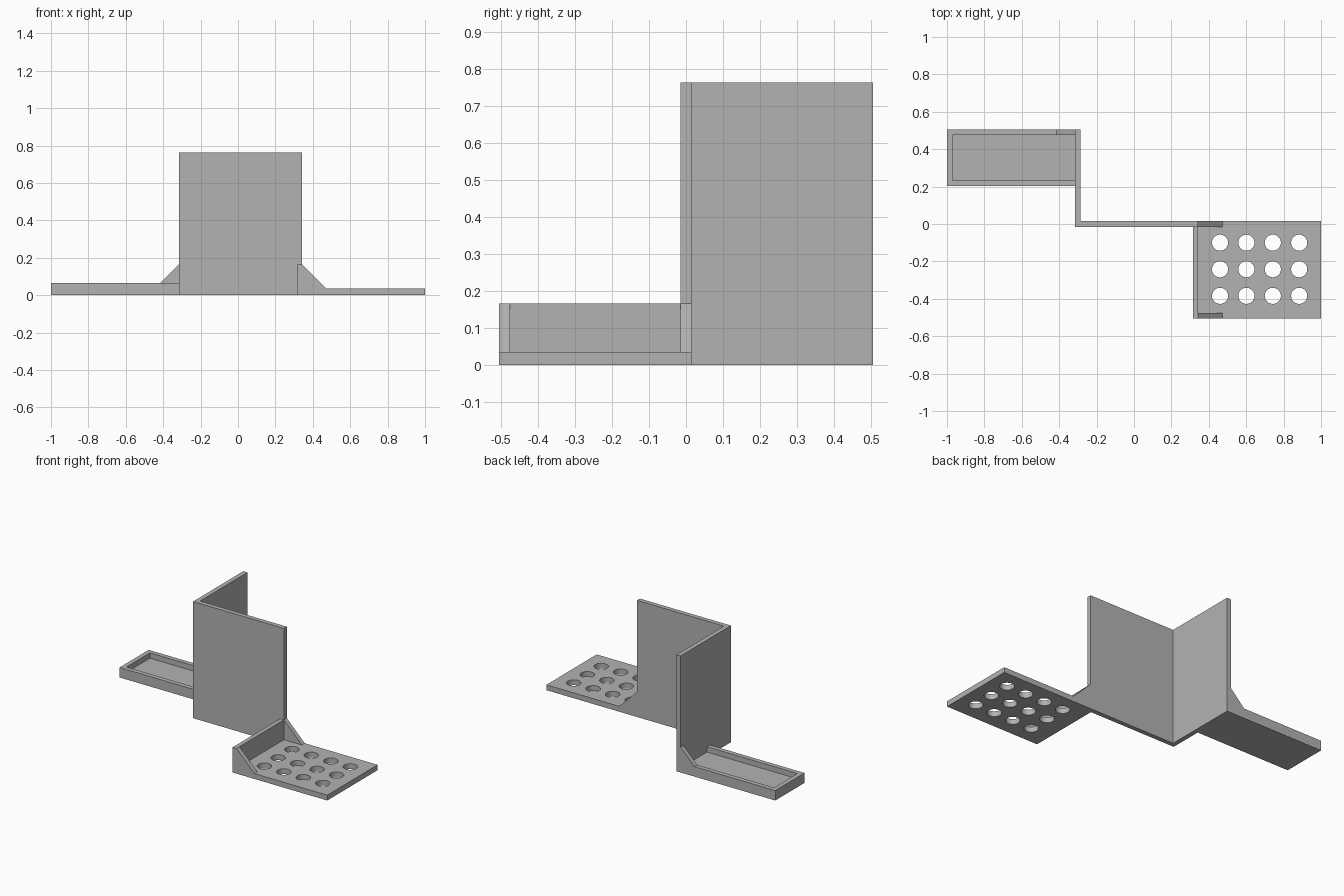
import bpy
import bmesh
from mathutils import Matrix

if "Cube" in bpy.data.objects:
    bpy.data.objects.remove(bpy.data.objects["Cube"], do_unlink=True)

grey = bpy.data.materials.new("plain grey")
grey.use_nodes = True
COLOUR = (0.45, 0.45, 0.45, 1)
grey.diffuse_color = COLOUR
grey.node_tree.nodes["Principled BSDF"].inputs["Base Color"].default_value = COLOUR

T = 0.03           # wall thickness
HEIGHT = 0.763     # height of the upright panels
Y0, Y1 = -0.505, 0.505
FRONT, BACK = -0.015, 0.015


def add_object(name, bm):
    bmesh.ops.recalc_face_normals(bm, faces=bm.faces)
    mesh = bpy.data.meshes.new(name)
    bm.to_mesh(mesh)
    bm.free()
    mesh.materials.append(grey)
    obj = bpy.data.objects.new(name, mesh)
    bpy.context.collection.objects.link(obj)
    return obj


def extrude(name, outline, direction, place):
    """Extrude a flat outline; place maps outline points into space."""
    bm = bmesh.new()
    face = bm.faces.new([bm.verts.new(place(a, b)) for a, b in outline])
    result = bmesh.ops.extrude_face_region(bm, geom=[face], use_keep_orig=True)
    verts = [v for v in result["geom"] if isinstance(v, bmesh.types.BMVert)]
    bmesh.ops.translate(bm, verts=verts, vec=direction)
    return add_object(name, bm)


def plan(name, outline, z0, z1):
    return extrude(name, outline, (0, 0, z1 - z0), lambda x, y: (x, y, z0))


def side(name, outline, y0, y1):
    return extrude(name, outline, (0, y1 - y0, 0), lambda x, z: (x, y0, z))


def rect(x0, x1, y0, y1):
    return [(x0, y0), (x1, y0), (x1, y1), (x0, y1)]


def cut(target, cutter):
    mod = target.modifiers.new("cut", "BOOLEAN")
    mod.operation = "DIFFERENCE"
    mod.solver = "EXACT"
    mod.object = cutter
    cutter.hide_render = True
    bpy.context.view_layer.objects.active = target
    bpy.ops.object.modifier_apply(modifier=mod.name)
    bpy.data.objects.remove(cutter, do_unlink=True)


# Upright L-shaped panel
WALL, END = -0.315, 0.343
plan("upright_panel", [(WALL, FRONT), (END, FRONT), (END, BACK), (WALL + T, BACK),
                       (WALL + T, Y1), (WALL, Y1)], 0, HEIGHT)

# Shallow tray with a raised rim, open against the panel
tray = plan("tray", rect(-1, WALL, 0.203, Y1), 0, 0.065)
cut(tray, plan("tray_cutter", rect(-1 + T, WALL + T, 0.203 + T, Y1 - T), T, 0.2))

# Sloped brace between tray rim and panel
side("tray_brace", [(WALL, 0.065), (WALL, 0.165), (WALL - 0.1, 0.065)], Y1 - T, Y1)

# Shelf with an upright lip, made as one L profile
LIP, TOP, DECK = 0.315, 0.165, 0.035
shelf = side("shelf", [(LIP, 0), (1, 0), (1, DECK), (END, DECK), (END, TOP), (LIP, TOP)],
             Y0, BACK)

# Grid of round holes through the shelf
holes = bmesh.new()
for col in range(4):
    for row in range(3):
        spot = Matrix.Translation((0.46 + 0.141 * col, -0.1 - 0.142 * row, 0))
        bmesh.ops.create_cone(holes, cap_ends=True, segments=48, radius1=0.043,
                              radius2=0.043, depth=0.2, matrix=spot)
cut(shelf, add_object("hole_cutter", holes))

# Sloped braces at both ends of the lip
for name, y in (("front_shelf_brace", Y0), ("back_shelf_brace", FRONT)):
    side(name, [(END, DECK), (END + 0.13, DECK), (END, TOP)], y, y + T)

# Soft hole walls, crisp edges
bpy.ops.object.select_all(action="DESELECT")
shelf.select_set(True)
bpy.context.view_layer.objects.active = shelf
bpy.ops.object.shade_smooth_by_angle()
